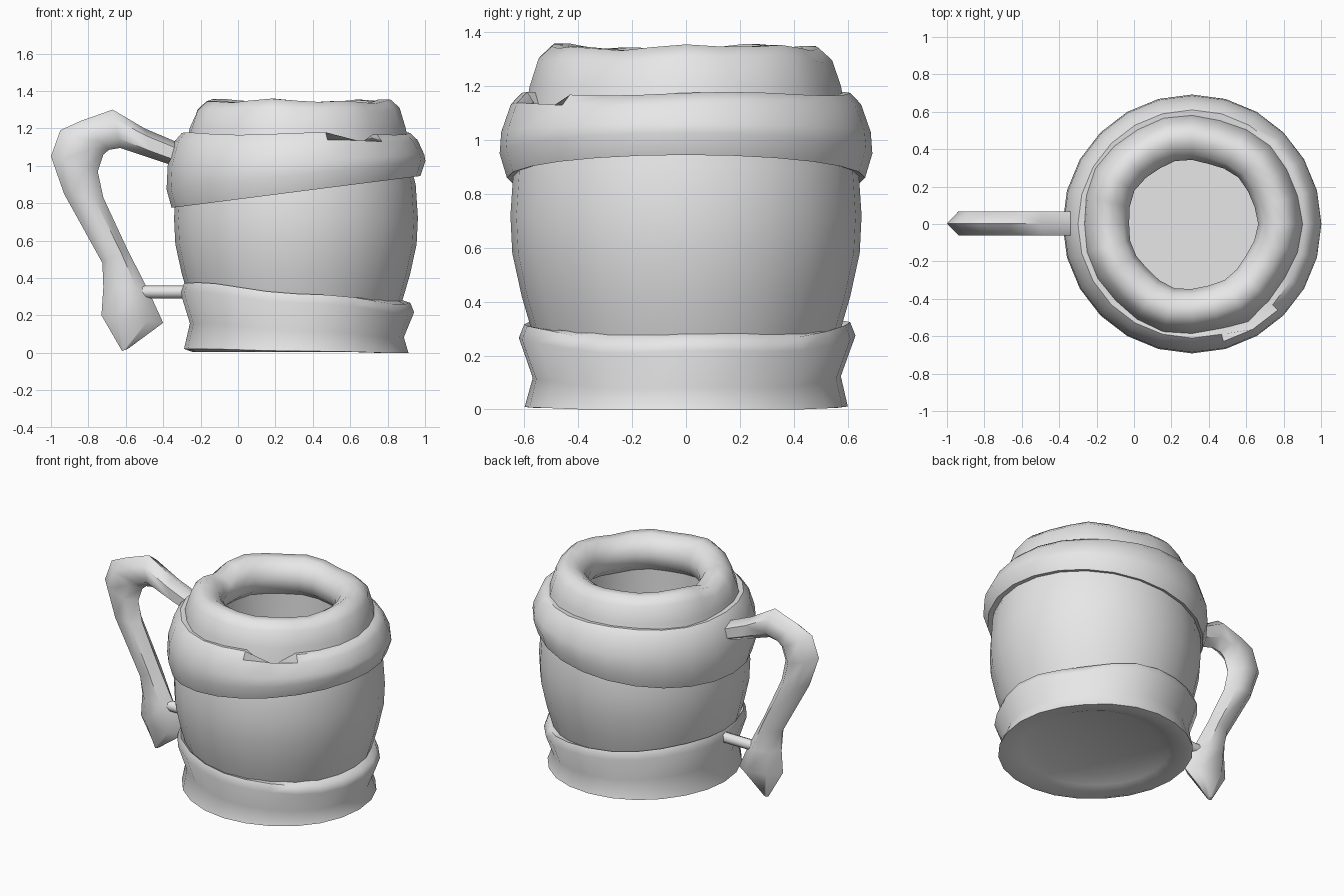
import bpy, bmesh
from math import sin, cos, pi, radians

if "Cube" in bpy.data.objects:
    bpy.data.objects.remove(bpy.data.objects["Cube"], do_unlink=True)

CX = 0.31      # axis of the mug
SEG = 24

clay = bpy.data.materials.new("light_grey")
clay.use_nodes = True
clay.diffuse_color = (0.8, 0.8, 0.8, 1)
clay.node_tree.nodes["Principled BSDF"].inputs["Base Color"].default_value = (0.8, 0.8, 0.8, 1)


def loft(name, rings, caps=(), closed=False, angle=50):
    """Skin a list of equal-length point rings."""
    bm = bmesh.new()
    vs = [[bm.verts.new(p) for p in ring] for ring in rings]
    n = len(vs[0])
    pairs = list(zip(vs, vs[1:])) + ([(vs[-1], vs[0])] if closed else [])
    for a, b in pairs:
        for i in range(n):
            j = (i + 1) % n
            bm.faces.new((a[i], a[j], b[j], b[i]))
    for k in caps:
        bm.faces.new(vs[k])
    bmesh.ops.recalc_face_normals(bm, faces=bm.faces)
    mesh = bpy.data.meshes.new(name)
    bm.to_mesh(mesh)
    bm.free()
    mesh.materials.append(clay)
    ob = bpy.data.objects.new(name, mesh)
    bpy.context.collection.objects.link(ob)
    bpy.ops.object.select_all(action="DESELECT")
    bpy.context.view_layer.objects.active = ob
    ob.select_set(True)
    bpy.ops.object.shade_smooth_by_angle(angle=radians(angle))
    return ob


def lathe(name, profile, shape=lambda k, i, a, r, z: (r, z), **kw):
    """Revolve a profile; shape() bends each point by its angle."""
    rings = []
    for k, (r, z) in enumerate(profile):
        ring = []
        for i in range(SEG):
            a = 2 * pi * i / SEG
            rr, zz = shape(k, i, a, r, z)
            ring.append((CX + rr * cos(a), rr * sin(a), zz))
        rings.append(ring)
    return loft(name, rings, **kw)


# Barrel body with a hollow inside
lathe("body", [(0.54, 0.2), (0.575, 0.3), (0.61, 0.42), (0.645, 0.58), (0.652, 0.72),
               (0.64, 0.9), (0.58, 1.12), (0.5, 1.15), (0.42, 1.15),
               (0.42, 0.6), (0.4, 0.12)], caps=(-1,))


# Base ring, its upper edge slanting down toward the right, hollow underneath
def base_shape(k, i, a, r, z):
    lift = (0, 0, 0, 0.2, 0.7, 1, 1, 0)[k] if k < 8 else 0
    wobble = 0.008 * sin(5 * a + 1) * lift
    return r + wobble, z - 0.06 * cos(a) * lift + wobble


lathe("base_ring", [(0.38, 0.07), (0.46, 0.035), (0.555, 0.005), (0.6, 0.01), (0.572, 0.12),
                    (0.625, 0.27), (0.605, 0.32), (0.54, 0.29)], base_shape, caps=(0,))


# Upper band, its lower edge rising toward the left side
def band_shape(k, i, a, r, z):
    tilt = (1, 1, 0.9, 0.35, 0.05, 0, 0)[k]
    z += 0.085 * cos(a) * tilt
    if k > 3:
        z += 0.007 * sin(4 * a + 0.5)
    if i == 20 and k > 3:        # torn notch in the front edge
        z -= (0.0, 0.09, 0.11)[k - 4]
        r += (0.0, 0.03, 0.0)[k - 4]
    return r, z


lathe("upper_band", [(0.62, 0.87), (0.665, 0.86), (0.692, 0.95), (0.686, 1.03),
                     (0.65, 1.13), (0.61, 1.172), (0.54, 1.165)], band_shape)


# Lumpy rolled rim
def rim_shape(k, i, a, r, z):
    lump = 0.5 * sin(3 * a + 0.6) + 0.5 * sin(7 * a + 2)
    if 1 < k < 6:
        z += 0.014 * lump
    r += 0.012 * lump
    if i == SEG // 2 and 1 < k < 6:   # crease on the handle side
        z -= 0.025
    return r, z


lathe("rim", [(0.6, 1.08), (0.578, 1.2), (0.545, 1.3), (0.495, 1.345), (0.435, 1.345),
              (0.375, 1.305), (0.345, 1.24), (0.36, 1.16), (0.43, 1.1)], rim_shape, angle=60)

# Handle: outer and inner outline points, flattened hexagonal section
outline = [((-0.3, 1.115), (-0.3, 0.985)), ((-0.5, 1.2), (-0.45, 1.035)),
           ((-0.67, 1.3), (-0.63, 1.095)), ((-0.84, 1.24), (-0.69, 1.085)),
           ((-0.95, 1.19), (-0.72, 1.06)), ((-1.0, 1.05), (-0.75, 0.97)),
           ((-0.93, 0.85), (-0.72, 0.83)), ((-0.725, 0.48), (-0.59, 0.55)),
           ((-0.72, 0.35), (-0.48, 0.335)), ((-0.73, 0.2), (-0.4, 0.16)),
           ((-0.62, 0.01), (-0.59, 0.02))]
section = [(0, 0), (0.25, 1), (0.75, 1), (1, 0), (0.75, -1), (0.25, -1)]
rings = []
for n, (o, p) in enumerate(outline):
    half = 0.015 if n == len(outline) - 1 else 0.065
    rings.append([(o[0] + (p[0] - o[0]) * t, half * s + 0.003, o[1] + (p[1] - o[1]) * t)
                  for t, s in section])
loft("handle", rings, caps=(0, -1), angle=55)

# Peg joining the lower handle to the base ring
loft("handle_peg", [[(x, 0.035 * cos(t * pi / 4), 0.325 + 0.035 * sin(t * pi / 4))
                     for t in range(8)] for x in (-0.54, -0.24)], caps=(0, -1))
